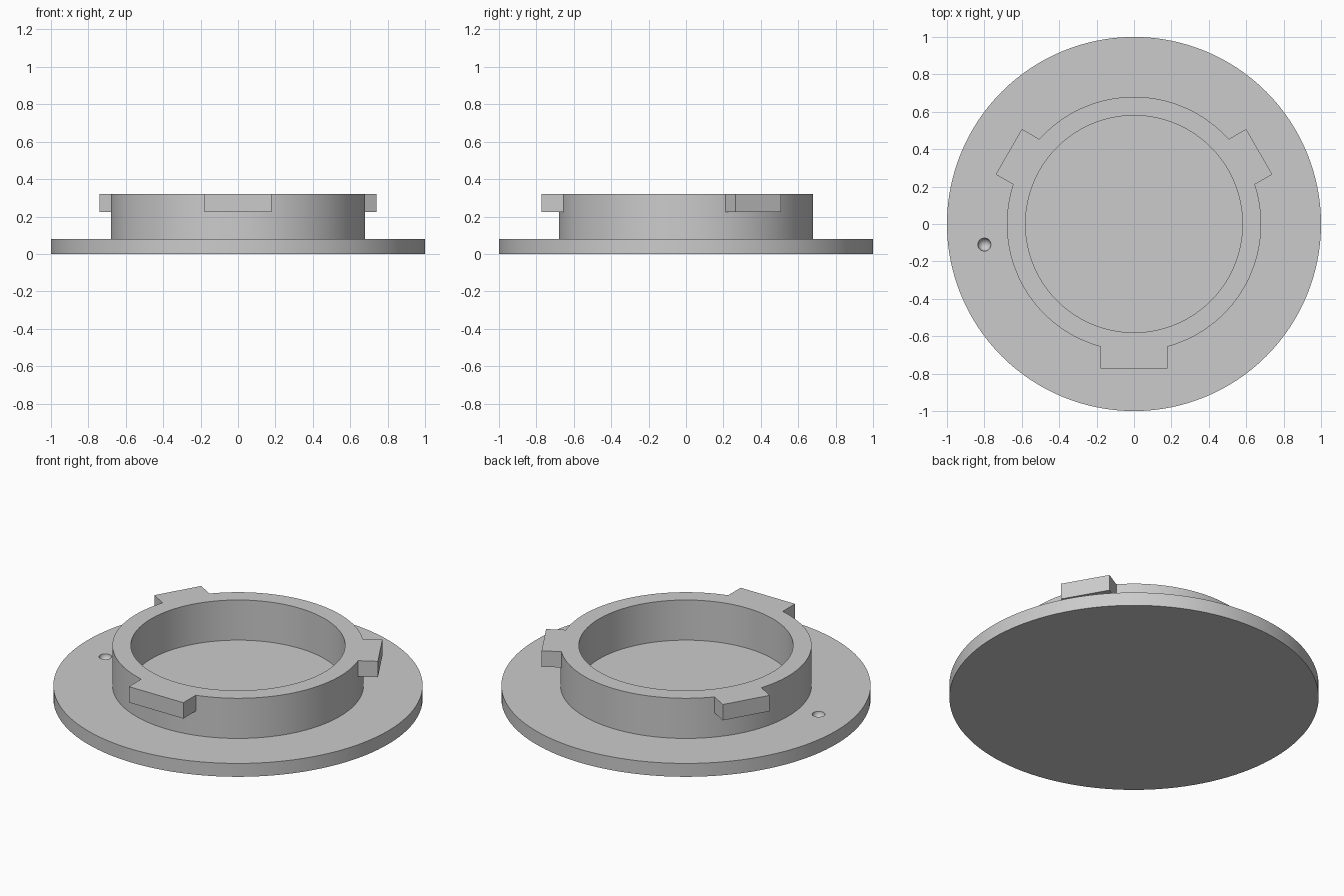
import bpy
import bmesh
import math
from mathutils import Matrix, Vector

SEGMENTS = 128
BASE_TOP, RING_TOP = 0.08, 0.32
RING_OUTER, RING_INNER = 0.68, 0.58

default = bpy.data.objects.get("Cube")
if default:
    bpy.data.objects.remove(default, do_unlink=True)

GREY = (0.6, 0.6, 0.6, 1)
grey = bpy.data.materials.new("light_grey")
grey.use_nodes = True
grey.diffuse_color = GREY
grey.node_tree.nodes["Principled BSDF"].inputs["Base Color"].default_value = GREY


def make_object(name, bm):
    mesh = bpy.data.meshes.new(name)
    bmesh.ops.recalc_face_normals(bm, faces=bm.faces)
    bm.to_mesh(mesh)
    bm.free()
    mesh.materials.append(grey)
    obj = bpy.data.objects.new(name, mesh)
    bpy.context.collection.objects.link(obj)
    return obj


def lathe(name, profile):
    """Revolve a radius/height profile about z; ends on the axis close it."""
    bm = bmesh.new()
    verts = [bm.verts.new((r, 0, z)) for r, z in profile]
    edges = [bm.edges.new(pair) for pair in zip(verts, verts[1:])]
    bmesh.ops.spin(bm, geom=verts + edges, cent=(0, 0, 0), axis=(0, 0, 1),
                   angle=math.tau, steps=SEGMENTS)
    bmesh.ops.remove_doubles(bm, verts=bm.verts, dist=1e-4)
    return make_object(name, bm)


def combine(target, other, operation):
    """Apply a boolean and discard the helper."""
    mod = target.modifiers.new(operation.lower(), 'BOOLEAN')
    mod.operation, mod.object, mod.solver = operation, other, 'EXACT'
    bpy.context.view_layer.objects.active = target
    bpy.ops.object.modifier_apply(modifier=mod.name)
    bpy.data.objects.remove(other, do_unlink=True)


def smooth(obj):
    bpy.ops.object.select_all(action='DESELECT')
    obj.select_set(True)
    bpy.context.view_layer.objects.active = obj
    bpy.ops.object.shade_smooth_by_angle(angle=math.radians(30))


# Flanged disc with a raised circular wall
cap = lathe("bayonet_cap", [
    (0, 0), (1, 0), (1, BASE_TOP), (RING_OUTER, BASE_TOP),
    (RING_OUTER, RING_TOP), (RING_INNER, RING_TOP),
    (RING_INNER, BASE_TOP), (0, BASE_TOP)])

# Three locking lugs: a wide one at the front, two narrower ones behind
LUG_IN, LUG_OUT, LUG_BOTTOM = 0.63, 0.773, 0.225
for angle, width in ((-90, 0.36), (30, 0.28), (150, 0.28)):
    size = Vector((LUG_OUT - LUG_IN, width, RING_TOP - LUG_BOTTOM))
    centre = Vector(((LUG_OUT + LUG_IN) / 2, 0, (RING_TOP + LUG_BOTTOM) / 2))
    bm = bmesh.new()
    bmesh.ops.create_cube(bm, size=1, matrix=(
        Matrix.Rotation(math.radians(angle), 4, 'Z')
        @ Matrix.Translation(centre) @ Matrix.Diagonal(size).to_4x4()))
    combine(cap, make_object("lug", bm), 'UNION')

# Round alignment dimple sunk into the flange
bm = bmesh.new()
bmesh.ops.create_uvsphere(bm, u_segments=32, v_segments=16, radius=0.035,
                          matrix=Matrix.Translation((-0.8, -0.11, BASE_TOP)))
combine(cap, make_object("dimple_cutter", bm), 'DIFFERENCE')
smooth(cap)
